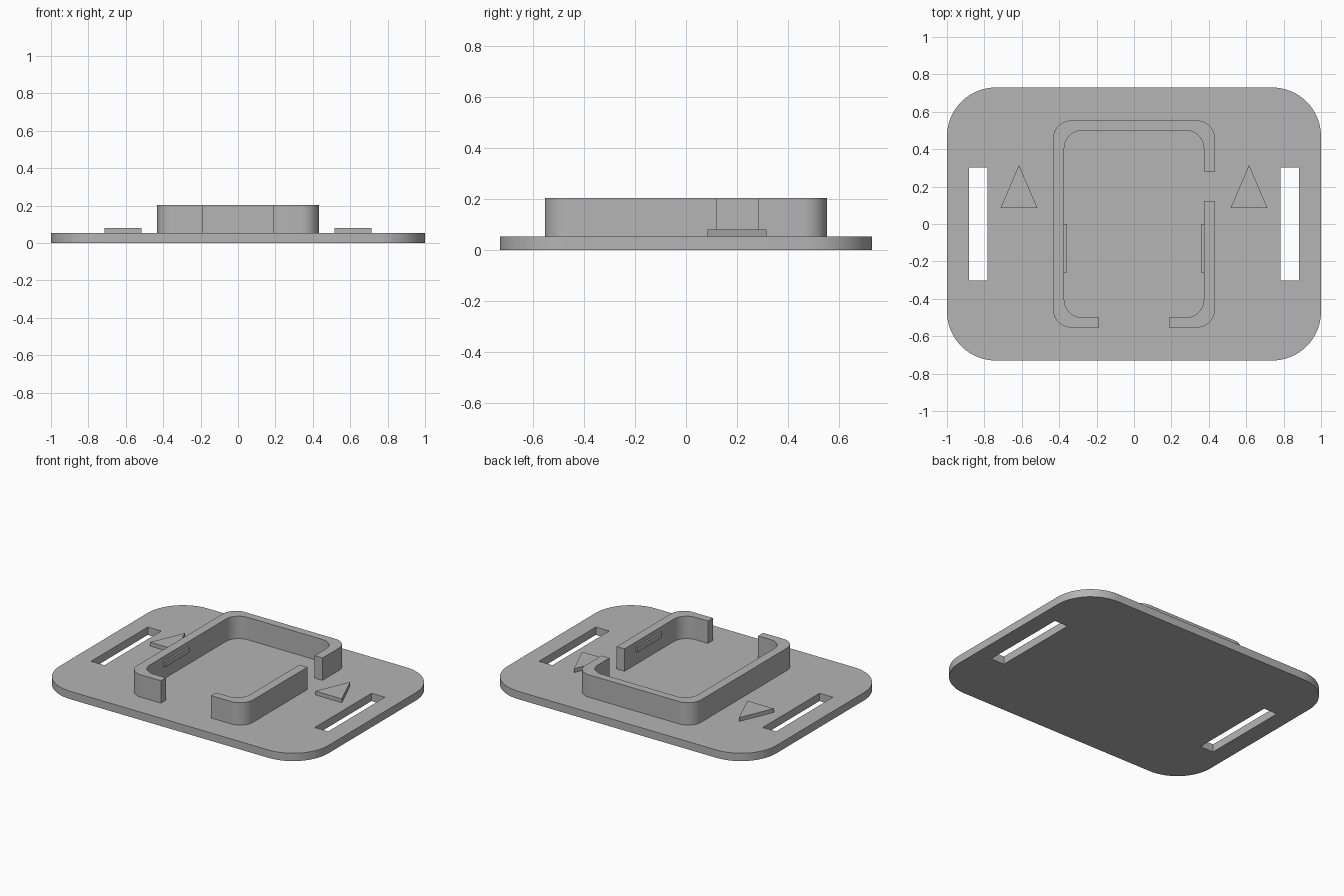
import bpy
import bmesh
from math import cos, sin, radians

cube = bpy.data.objects.get("Cube")
if cube:
    bpy.data.objects.remove(cube, do_unlink=True)

grey = bpy.data.materials.new("matte grey")
grey.use_nodes = True
COLOUR = (0.46, 0.46, 0.46, 1)
grey.diffuse_color = COLOUR
grey.node_tree.nodes["Principled BSDF"].inputs["Base Color"].default_value = COLOUR

PLATE_TOP, WALL_TOP = 0.053, 0.204
SINK = 0.01  # raised parts overlap the plate slightly


def prism(name, outline, z0, z1):
    """Extrude a flat outline from z0 to z1."""
    bm = bmesh.new()
    face = bm.faces.new([bm.verts.new((x, y, z0)) for x, y in outline])
    top = bmesh.ops.extrude_face_region(bm, geom=[face])["geom"]
    verts = [v for v in top if isinstance(v, bmesh.types.BMVert)]
    bmesh.ops.translate(bm, verts=verts, vec=(0, 0, z1 - z0))
    bmesh.ops.recalc_face_normals(bm, faces=bm.faces)
    mesh = bpy.data.meshes.new(name)
    bm.to_mesh(mesh)
    bm.free()
    mesh.materials.append(grey)
    ob = bpy.data.objects.new(name, mesh)
    bpy.context.collection.objects.link(ob)
    return ob


def rect(x0, x1, y0, y1):
    return [(x0, y0), (x1, y0), (x1, y1), (x0, y1)]


def corner(hx, hy, r, start, steps=12):
    """Counter-clockwise arc for the corner whose quadrant begins at start degrees."""
    mid = radians(start + 45)
    cx = (hx - r) * (1 if cos(mid) > 0 else -1)
    cy = (hy - r) * (1 if sin(mid) > 0 else -1)
    angles = [radians(start + 90 * i / steps) for i in range(steps + 1)]
    return [(cx + r * cos(a), cy + r * sin(a)) for a in angles]


def smooth(ob):
    bpy.ops.object.select_all(action='DESELECT')
    bpy.context.view_layer.objects.active = ob
    ob.select_set(True)
    bpy.ops.object.shade_smooth_by_angle(angle=radians(30))


# Base plate with two strap slots
outline = [p for a in (0, 90, 180, 270) for p in corner(1, 0.73, 0.262, a, 16)]
plate = prism("base_plate", outline, 0, PLATE_TOP)
bpy.context.view_layer.objects.active = plate
for side in (-1, 1):
    cutter = prism("slot_cutter", rect(side * 0.833 - 0.05, side * 0.833 + 0.05, -0.302, 0.302), -0.1, 0.2)
    cutter.hide_render = True
    cut = plate.modifiers.new("slot", 'BOOLEAN')
    cut.operation, cut.solver, cut.object = 'DIFFERENCE', 'EXACT', cutter
    bpy.ops.object.modifier_apply(modifier=cut.name)
    bpy.data.objects.remove(cutter, do_unlink=True)
smooth(plate)

# Holder wall in two pieces, open at the front and on the left side
OUT, INN = (0.432, 0.553, 0.095), (0.373, 0.5, 0.095)
GAP_X, GAP_LOW, GAP_HIGH = 0.187, 0.122, 0.282


def wall(name, starts, first, last):
    outer, inner = ([p for a in starts for p in corner(*size, a)] for size in (OUT, INN))
    ends = [first(OUT)] + outer + [last(OUT)]
    back = [first(INN)] + inner + [last(INN)]
    smooth(prism(name, ends + back[::-1], PLATE_TOP - SINK, WALL_TOP))


wall("main_wall", (0, 90, 180), lambda s: (s[0], GAP_HIGH), lambda s: (-GAP_X, -s[1]))
wall("short_wall", (270,), lambda s: (GAP_X, -s[1]), lambda s: (s[0], GAP_LOW))

# Snap ridges and arrow markers on both sides
for side, label in ((1, "left"), (-1, "right")):
    xs = sorted((side * 0.361, side * 0.38))
    prism(label + "_snap_ridge", rect(*xs, -0.262, 0), 0.137, 0.172)
    x = side * 0.615
    prism(label + "_arrow", [(x - 0.099, 0.085), (x + 0.099, 0.085), (x, 0.315)], PLATE_TOP - SINK, 0.079)
